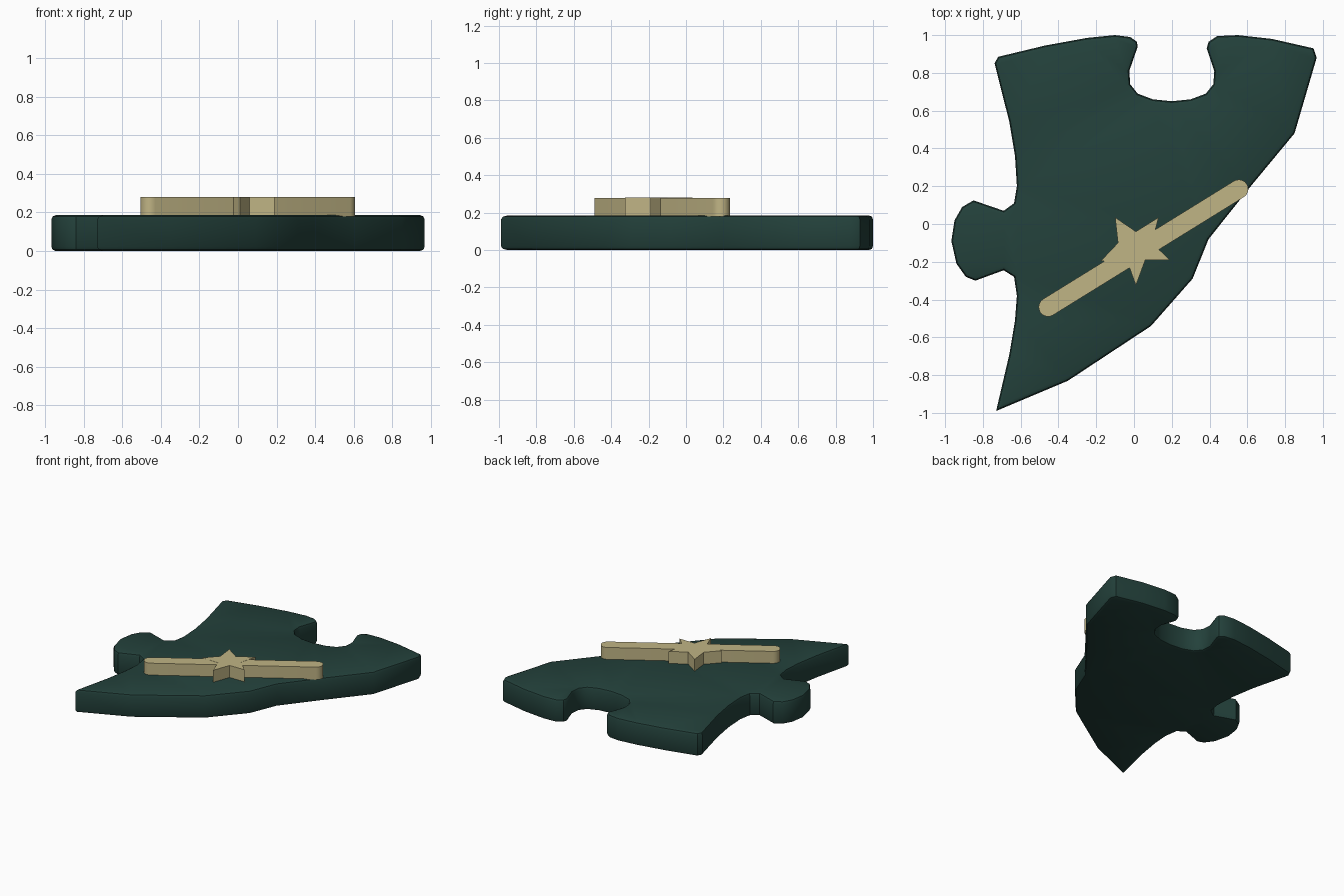
import bpy, bmesh, math
from mathutils import Vector

if "Cube" in bpy.data.objects:
    bpy.data.objects.remove(bpy.data.objects["Cube"])


def material(name, rgb):
    m = bpy.data.materials.new(name)
    m.diffuse_color = (*rgb, 1)
    m.use_nodes = True
    m.node_tree.nodes["Principled BSDF"].inputs["Base Color"].default_value = m.diffuse_color
    return m


GREEN = material("dark green", (0.017, 0.053, 0.044))
GOLD = material("pale gold", (0.53, 0.46, 0.235))


def slab(name, outline, z0, z1, mat, rim=0.0, smooth=35):
    """Extrude a flat outline upward, optionally rounding its top and bottom rims."""
    bm = bmesh.new()
    face = bm.faces.new([bm.verts.new((x, y, z0)) for x, y in outline])
    out = bmesh.ops.extrude_face_region(bm, geom=[face])
    top = [g for g in out["geom"] if isinstance(g, bmesh.types.BMVert)]
    bmesh.ops.translate(bm, verts=top, vec=(0, 0, z1 - z0))
    bmesh.ops.recalc_face_normals(bm, faces=bm.faces)
    if rim:
        rims = [e for e in bm.edges if abs(e.verts[0].co.z - e.verts[1].co.z) < 1e-5]
        bmesh.ops.bevel(bm, geom=rims, offset=rim, segments=2, profile=0.5,
                        affect='EDGES', clamp_overlap=True)
    bmesh.ops.triangulate(bm, faces=[f for f in bm.faces if len(f.verts) > 4])
    mesh = bpy.data.meshes.new(name)
    bm.to_mesh(mesh)
    bm.free()
    mesh.materials.append(mat)
    obj = bpy.data.objects.new(name, mesh)
    bpy.context.collection.objects.link(obj)
    bpy.ops.object.select_all(action='DESELECT')
    bpy.context.view_layer.objects.active = obj
    obj.select_set(True)
    bpy.ops.object.shade_smooth_by_angle(angle=math.radians(smooth))
    return obj


# Puzzle piece: left side with knob, top with socket, right slanted side
left_side = [(-.73, -.99), (-.66, -.69), (-.63, -.51), (-.62, -.38), (-.635, -.28),
             (-.69, -.245), (-.84, -.30), (-.89, -.28), (-.94, -.21), (-.967, -.09),
             (-.95, .02), (-.91, .09), (-.85, .125), (-.69, .07), (-.635, .11),
             (-.62, .2), (-.63, .36), (-.66, .54), (-.738, .85), (-.72, .885)]
top_side = [(-.47, .945), (-.25, .985), (-.1, 1.0), (-.02, .99), (.015, .965),
            (.02, .94), (-.025, .81), (-.02, .74), (.02, .69), (.1, .66), (.2, .65),
            (.3, .66), (.38, .69), (.42, .74), (.425, .81), (.385, .93), (.395, .965),
            (.44, .995), (.55, 1.0), (.73, .98), (.95, .93)]
right_side = [(.967, .88), (.85, .48), (.61, .19), (.395, -.08), (.31, -.29),
              (.09, -.54), (-.35, -.83)]
slab("puzzle_piece", left_side + top_side + right_side, 0, .185, GREEN, rim=.022)

# Wand bar with rounded ends
a, b, r, n = Vector((-.455, -.44)), Vector((.555, .185)), .05, 10
heading = math.atan2(b.y - a.y, b.x - a.x)
bar = []
for centre, start in ((b, heading - math.pi / 2), (a, heading + math.pi / 2)):
    for i in range(n + 1):
        t = start + math.pi * i / n
        bar.append((centre.x + r * math.cos(t), centre.y + r * math.sin(t)))
slab("wand_bar", bar, .179, .279, GOLD)

# Five-pointed star on the bar
star = [(-.10, .035), (.01, -.04), (.13, .035), (.095, -.10), (.19, -.19),
        (.06, -.19), (.01, -.325), (-.035, -.20), (-.175, -.195), (-.085, -.10)]
slab("star", star, .179, .28, GOLD, smooth=20)
